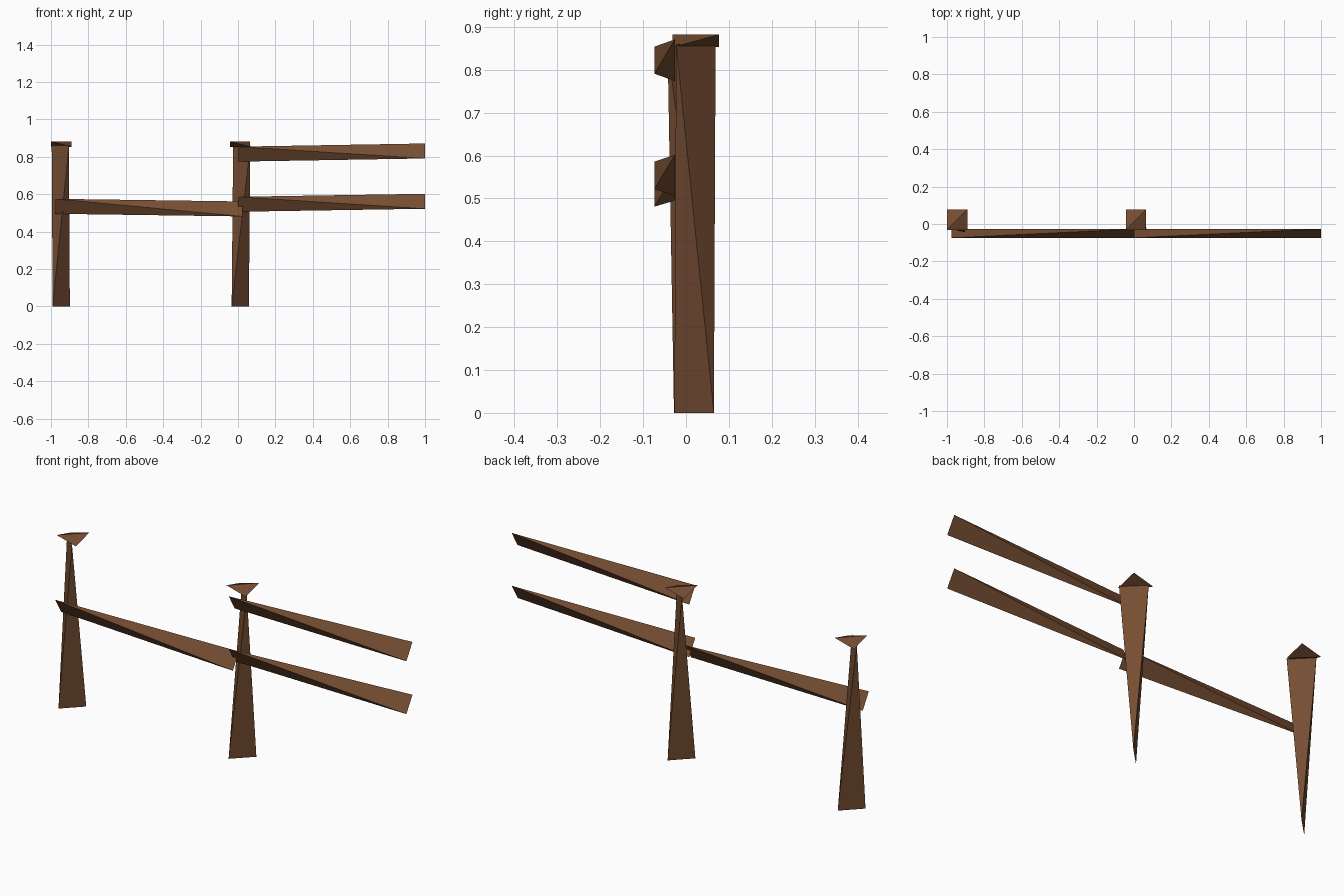
import bpy
from mathutils import Vector

cube = bpy.data.objects.get("Cube")
if cube:
    bpy.data.objects.remove(cube, do_unlink=True)

# Single timber colour
wood = bpy.data.materials.new("brown_wood")
wood.use_nodes = True
colour = (0.18, 0.075, 0.032, 1)
wood.diffuse_color = colour
wood.node_tree.nodes["Principled BSDF"].inputs["Base Color"].default_value = colour


def wedge(name, start, end, edge_a, edge_b):
    """Four-sided sliver joining two crossed end edges, given as half-diagonals."""
    s, e, a, b = (Vector(v) for v in (start, end, edge_a, edge_b))
    mesh = bpy.data.meshes.new(name)
    verts = [s - a, s + a, e - b, e + b]
    centre = (s + e) / 2
    faces = []
    for f in ((0, 1, 2), (0, 1, 3), (0, 2, 3), (1, 2, 3)):
        p, q, r = (verts[i] for i in f)
        outward = (q - p).cross(r - p).dot(p - centre) > 0
        faces.append(f if outward else f[::-1])
    mesh.from_pydata(verts, [], faces)
    mesh.materials.append(wood)
    obj = bpy.data.objects.new(name, mesh)
    bpy.context.collection.objects.link(obj)
    return obj


# Posts: bottom edge along one diagonal, top edge along the other
def post(name, foot, head):
    h = 0.046
    wedge(name, foot, head, (h, h, 0), (h, -h, 0))


post("right_post", (-0.945, 0.018, 0), (-0.95, 0.003, 0.86))
post("middle_post", (0.012, 0.019, 0), (0.02, 0.023, 0.86))

# Caps: crossed the opposite way to the posts
for name, x in (("right_post_cap", -0.945), ("middle_post_cap", 0.011)):
    h = 0.054
    wedge(name, (x, 0.023, 0.853), (x, 0.023, 0.882), (h, -h, 0), (h, h, 0))

# Rails: slightly sloping, twisted from end to end
for name, x, z0, z1 in (("right_rail", -0.977, 0.535, 0.521),
                        ("left_lower_rail", 0, 0.546, 0.562),
                        ("left_upper_rail", 0, 0.814, 0.831)):
    y, d, h = -0.05, 0.024, 0.04
    wedge(name, (x, y, z0), (x + 1, y, z1), (0, -d, h), (0, d, h))
